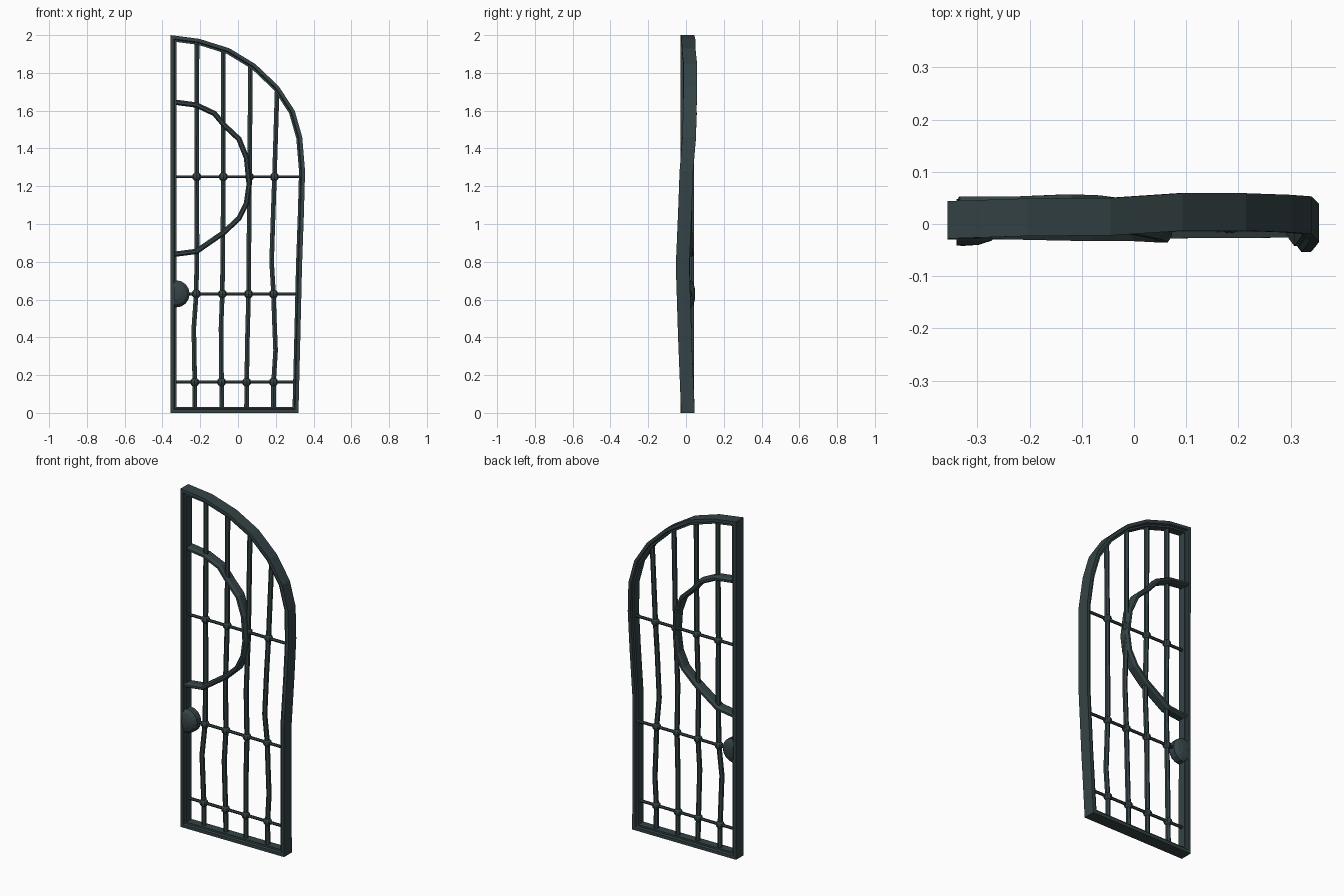
import bpy, bmesh, math
from mathutils import Vector, Matrix

if "Cube" in bpy.data.objects:
    bpy.data.objects.remove(bpy.data.objects["Cube"])

iron = bpy.data.materials.new("dark_iron")
iron.diffuse_color = (0.035, 0.056, 0.06, 1)
iron.use_nodes = True
iron.node_tree.nodes["Principled BSDF"].inputs["Base Color"].default_value = iron.diffuse_color


def finish(name, bm):
    bmesh.ops.recalc_face_normals(bm, faces=bm.faces)
    me = bpy.data.meshes.new(name)
    bm.to_mesh(me)
    bm.free()
    me.materials.append(iron)
    ob = bpy.data.objects.new(name, me)
    bpy.context.collection.objects.link(ob)
    return ob


def sweep(name, path, profile, closed=False):
    """Sweep a (sideways, depth) profile along an x/y/z path with mitred joints."""
    bm = bmesh.new()
    n = len(path)
    rings = []
    for i, (x, y, z) in enumerate(path):
        here = Vector((x, z))
        prev = path[i - 1] if (i or closed) else None
        nxt = path[(i + 1) % n] if (i < n - 1 or closed) else None
        d = []
        if prev:
            d.append((here - Vector((prev[0], prev[2]))).normalized())
        if nxt:
            d.append((Vector((nxt[0], nxt[2])) - here).normalized())
        normals = [Vector((v.y, -v.x)) for v in d]
        m = sum(normals, Vector((0, 0))).normalized()
        m /= m.dot(normals[0])
        rings.append([bm.verts.new((x + m.x * a, y + b, z + m.y * a)) for a, b in profile])
    k = len(profile)
    for i in range(n if closed else n - 1):
        r, s = rings[i], rings[(i + 1) % n]
        for j in range(k):
            bm.faces.new((r[j], r[(j + 1) % k], s[(j + 1) % k], s[j]))
    if not closed:
        bm.faces.new(rings[0])
        bm.faces.new(rings[-1])
    return finish(name, bm)


def ngon(r, sides):
    return [(r * math.cos(2 * math.pi * (i + .5) / sides),
             r * math.sin(2 * math.pi * (i + .5) / sides)) for i in range(sides)]


# Outer frame, warped along the curved side
frame = [(-.357, .006, 0), (-.357, .008, 2), (-.204, .013, 1.98), (-.045, .014, 1.93),
         (.093, .023, 1.846), (.215, .023, 1.73), (.30, .02, 1.60), (.34, .017, 1.46),
         (.355, .002, 1.28), (.349, -.006, 1.06), (.339, -.018, .78), (.330, -.006, .40),
         (.320, .01, 0)]
sweep("outer_frame", frame,
      [(0, -.036), (.018, -.036), (.022, -.024), (.032, -.024),
       (.032, .024), (.022, .024), (.018, .036), (0, .036)], closed=True)

# Upright bars, slightly bent
bars = [
    [(-.229, .01, .015), (-.229, .008, .16), (-.234, -.002, .45), (-.221, .008, .63),
     (-.217, .008, .9), (-.219, .01, 1.25), (-.217, .012, 1.97)],
    [(-.085, .01, .015), (-.087, .008, .16), (-.090, 0, .45), (-.083, .006, .63),
     (-.080, -.003, .9), (-.078, .01, 1.25), (-.077, .014, 1.915)],
    [(.045, .01, .015), (.046, .008, .16), (.050, .004, .40), (.056, .004, .63),
     (.058, -.006, .9), (.061, .01, 1.25), (.066, .018, 1.845)],
    [(.188, .01, .015), (.188, .008, .16), (.199, .006, .33), (.192, .006, .5),
     (.188, .006, .63), (.178, -.004, .8), (.186, .002, 1.05), (.193, .01, 1.25),
     (.207, .02, 1.71)],
]
for i, b in enumerate(bars):
    sweep(f"upright_bar_{i + 1}", b, ngon(.014, 6))

# Thin cross rods with knots at the crossings
for z, right in ((.163, .31), (.63, .318), (1.25, .335)):
    sweep(f"cross_rod_{z}", [(-.34, .01, z), (right, .006, z)], ngon(.0085, 6))
    for b in bars:
        p = min(b, key=lambda q: abs(q[2] - z))
        bm = bmesh.new()
        bmesh.ops.create_uvsphere(bm, u_segments=8, v_segments=6, radius=.024,
                                  matrix=Matrix.Translation((p[0], p[1], z)))
        finish("crossing_knot", bm)

# Half ring ornament
arc = [(-.335, .02, 1.645), (-.22, .02, 1.63), (-.125, .024, 1.585), (-.07, .022, 1.52),
       (.005, .012, 1.45), (.045, .004, 1.35), (.059, -.002, 1.21), (.045, -.002, 1.11),
       (.005, 0, 1.03), (-.075, 0, .955), (-.22, .003, .855), (-.335, .006, .84)]
sweep("half_ring", arc, [(-.014, -.02), (-.006, -.033), (.006, -.033), (.014, -.02),
                         (.014, .02), (.006, .033), (-.006, .033), (-.014, .02)])

# Half-round lock boss on the straight post
bm = bmesh.new()
prof = [(0, -.042), (.03, -.040), (.055, -.032), (.072, -.015),
        (.072, .023), (.055, .040), (.03, .047), (0, .049)]
edge = [bm.verts.new((r, y, 0)) for r, y in prof]
edges = [bm.edges.new(p) for p in zip(edge, edge[1:])]
bmesh.ops.spin(bm, geom=edge + edges, cent=(0, 0, 0), axis=(0, 1, 0),
               angle=2 * math.pi, steps=16)
bmesh.ops.remove_doubles(bm, verts=bm.verts, dist=1e-4)
cut = bmesh.ops.bisect_plane(bm, geom=bm.verts[:] + bm.edges[:] + bm.faces[:],
                             plane_co=(-.012, 0, 0), plane_no=(-1, 0, 0), clear_outer=True)
bmesh.ops.holes_fill(bm, edges=[e for e in bm.edges if e.is_boundary])
bmesh.ops.translate(bm, verts=bm.verts, vec=(-.328, 0, .63))
finish("lock_boss", bm)
